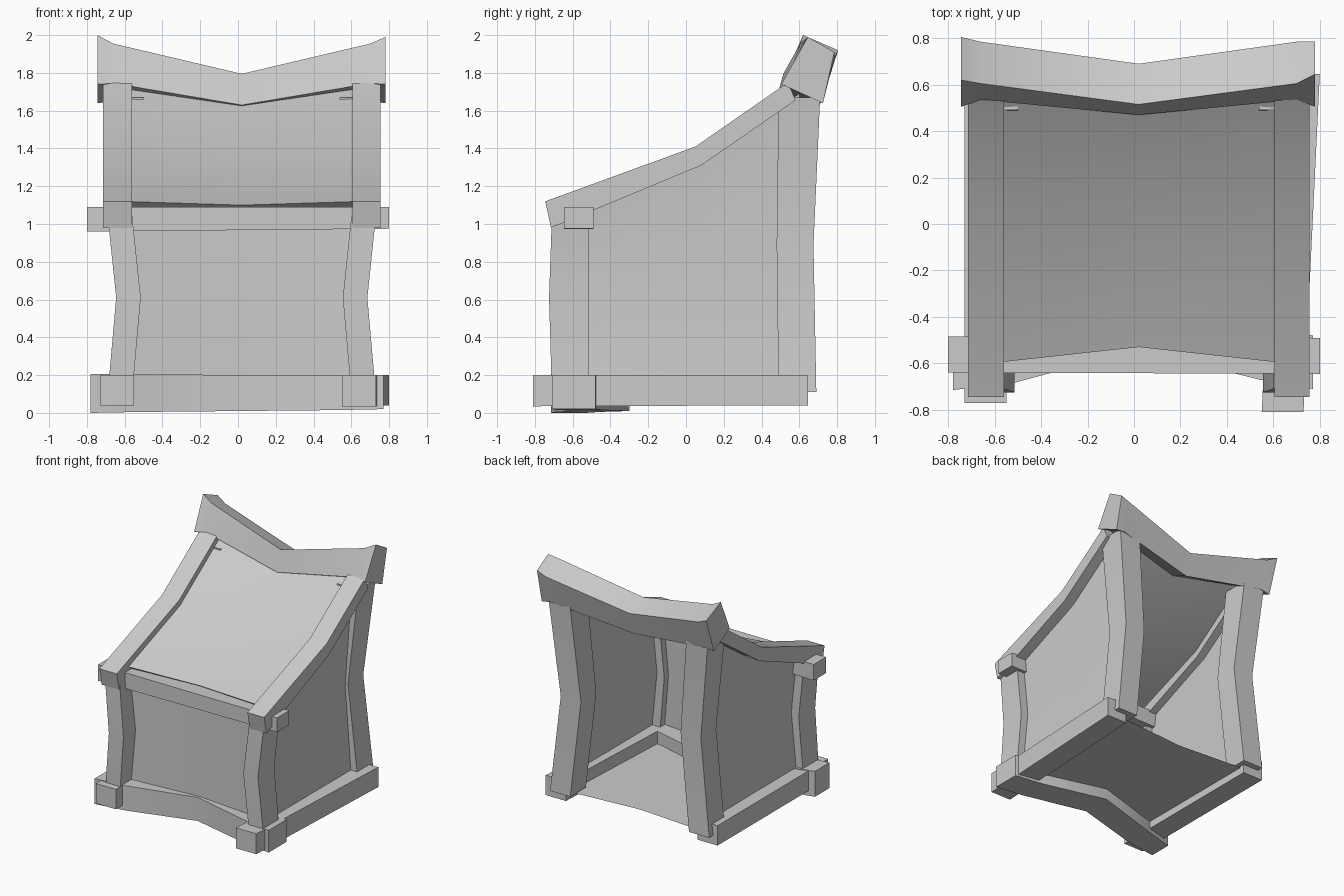
import bpy
import bmesh

if "Cube" in bpy.data.objects:
    bpy.data.objects.remove(bpy.data.objects["Cube"])


def make_mesh(name, verts, faces, smooth=False):
    me = bpy.data.meshes.new(name)
    me.from_pydata(verts, [], faces)
    bm = bmesh.new()
    bm.from_mesh(me)
    bmesh.ops.recalc_face_normals(bm, faces=bm.faces)
    bm.to_mesh(me)
    bm.free()
    ob = bpy.data.objects.new(name, me)
    bpy.context.collection.objects.link(ob)
    for p in me.polygons:
        p.use_smooth = smooth
    return ob


def beam(name, sections):
    """Solid four-sided beam skinned through a list of 4-corner sections."""
    verts = [v for s in sections for v in s]
    faces = [(3, 2, 1, 0)]
    for i in range(len(sections) - 1):
        a, b = 4 * i, 4 * i + 4
        faces += [(a + k, a + (k + 1) % 4, b + (k + 1) % 4, b + k) for k in range(4)]
    n = len(verts)
    faces.append((n - 4, n - 3, n - 2, n - 1))
    ob = make_mesh(name, verts, faces)
    # soften the shallow bends, keep the long edges sharp
    bpy.ops.object.select_all(action='DESELECT')
    bpy.context.view_layer.objects.active = ob
    ob.select_set(True)
    bpy.ops.object.shade_smooth_by_angle(angle=0.6)
    return ob


def sheet(name, rows, smooth=False):
    """Thin panel through rows of points."""
    w = len(rows[0])
    faces = [(r * w + c, r * w + c + 1, (r + 1) * w + c + 1, (r + 1) * w + c)
             for r in range(len(rows) - 1) for c in range(w - 1)]
    return make_mesh(name, [v for r in rows for v in r], faces, smooth)


def rect_xy(x0, x1, y0, y1, z):
    return [(x0, y0, z), (x1, y0, z), (x1, y1, z), (x0, y1, z)]


def rect_yz(x, y0, y1, z0, z1):
    return [(x, y0, z0), (x, y1, z0), (x, y1, z1), (x, y0, z1)]


def rect_xz(y, x0, x1, z0, z1):
    return [(x0, y, z0), (x1, y, z0), (x1, y, z1), (x0, y, z1)]


# posts, pinched inward around mid height
for side, s, off in (("left", -1, 0), ("right", 1, 0.04)):
    def post(name, levels):
        beam(name, [rect_xy(*sorted((s * (a + off), s * (b + off))), y0, y1, z)
                    for a, b, y0, y1, z in levels])
    post(side + "_front_post", [(0.56, 0.69, -0.71, -0.515, 0.1),
                                (0.515, 0.645, -0.725, -0.515, 0.61),
                                (0.56, 0.69, -0.71, -0.515, 1.04)])
    post(side + "_back_post", [(0.51, 0.69, 0.49, 0.69, 0.11),
                               (0.425, 0.605, 0.48, 0.675, 0.89),
                               (0.50, 0.69, 0.49, 0.71, 1.67)])

# base beams: side beams straight, front beam bent inward
beam("left_base_beam", [rect_xz(-0.77, -0.73, -0.55, 0.04, 0.2),
                        rect_xz(0.64, -0.73, -0.55, 0.04, 0.2)])
beam("right_base_beam", [rect_xz(-0.81, 0.55, 0.73, 0.035, 0.2),
                         rect_xz(0.645, 0.62, 0.80, 0.04, 0.2)])
beam("front_base_beam", [rect_yz(-0.78, -0.715, -0.53, 0.0, 0.205),
                         rect_yz(-0.52, -0.685, -0.46, 0.005, 0.205),
                         rect_yz(0.02, -0.54, -0.30, 0.01, 0.2),
                         rect_yz(0.54, -0.67, -0.44, 0.015, 0.2),
                         rect_yz(0.77, -0.71, -0.48, 0.02, 0.2)])

# crossbar under the roof edge
beam("front_crossbar", [rect_yz(-0.80, -0.64, -0.485, 0.96, 1.09),
                        rect_yz(0.80, -0.645, -0.49, 0.975, 1.09)])

# sloping roof rails with one kink
for side, x0, x1 in (("left", -0.715, -0.56), ("right", 0.605, 0.755)):
    beam(side + "_roof_rail",
         [[(x0, yb, zb), (x1, yb, zb), (x1, yt, zt), (x0, yt, zt)]
          for yb, zb, yt, zt in ((-0.715, 0.98, -0.745, 1.12), (0.08, 1.31, 0.05, 1.41),
                                 (0.58, 1.655, 0.54, 1.75))])

# sagging ridge beam: corners run front top, back top, back bottom, front bottom
end = ((0.62, 2.0), (0.805, 1.92), (0.71, 1.64), (0.505, 1.74))
inner = ((0.605, 1.955), (0.785, 1.88), (0.72, 1.65), (0.535, 1.745))
mid = ((0.515, 1.795), (0.69, 1.73), (0.64, 1.55), (0.47, 1.63))
twisted = ((0.645, 1.99), (0.785, 1.91), (0.725, 1.64), (0.505, 1.74))
beam("ridge_beam", [[(x, y, z) for y, z in sec] for x, sec in
                    ((-0.745, end), (-0.66, inner), (0.02, mid), (0.70, inner),
                     (0.78, twisted))])

# roof panel, dipping along its centre, with its underside lip at the front
edge = ((-0.60, 1.12), (0.06, 1.365), (0.57, 1.72))
centre = ((-0.53, 1.10), (0.07, 1.345), (0.53, 1.66))
sheet("roof_panel", [[(-0.62, *e), (0.02, *c), (0.66, *e)] for e, c in zip(edge, centre)], True)
sheet("roof_lip", [[(-0.62, y, z), (0.02, y + 0.07, z - 0.02), (0.66, y, z)]
                   for y, z in ((-0.60, 1.12), (-0.53, 1.07))])

# side walls: bottom and roof-line rows
for side, s, off in (("left", -1, 0), ("right", 1, 0.04)):
    ys = (-0.6, 0.07, 0.6)
    sheet(side + "_wall", [[(s * (x + off), y, z) for y, z in zip(ys, zs)] for x, zs in
                           ((0.63, (0.1, 0.1, 0.12)), (0.58, (0.61, 0.75, 0.89)),
                            (0.63, (1.08, 1.36, 1.69)))], True)

# front wall and floor
sheet("front_wall", [[(-0.63, -0.58, z), (0.02, -0.52, z), (0.67, -0.58, z)]
                     for z in (0.1, 1.04)], True)
sheet("floor", [[(-0.64, y, 0.1), (0.02, ym, 0.1), (0.68, y, 0.1)]
                for y, ym in ((-0.55, -0.45), (0.61, 0.56))])
